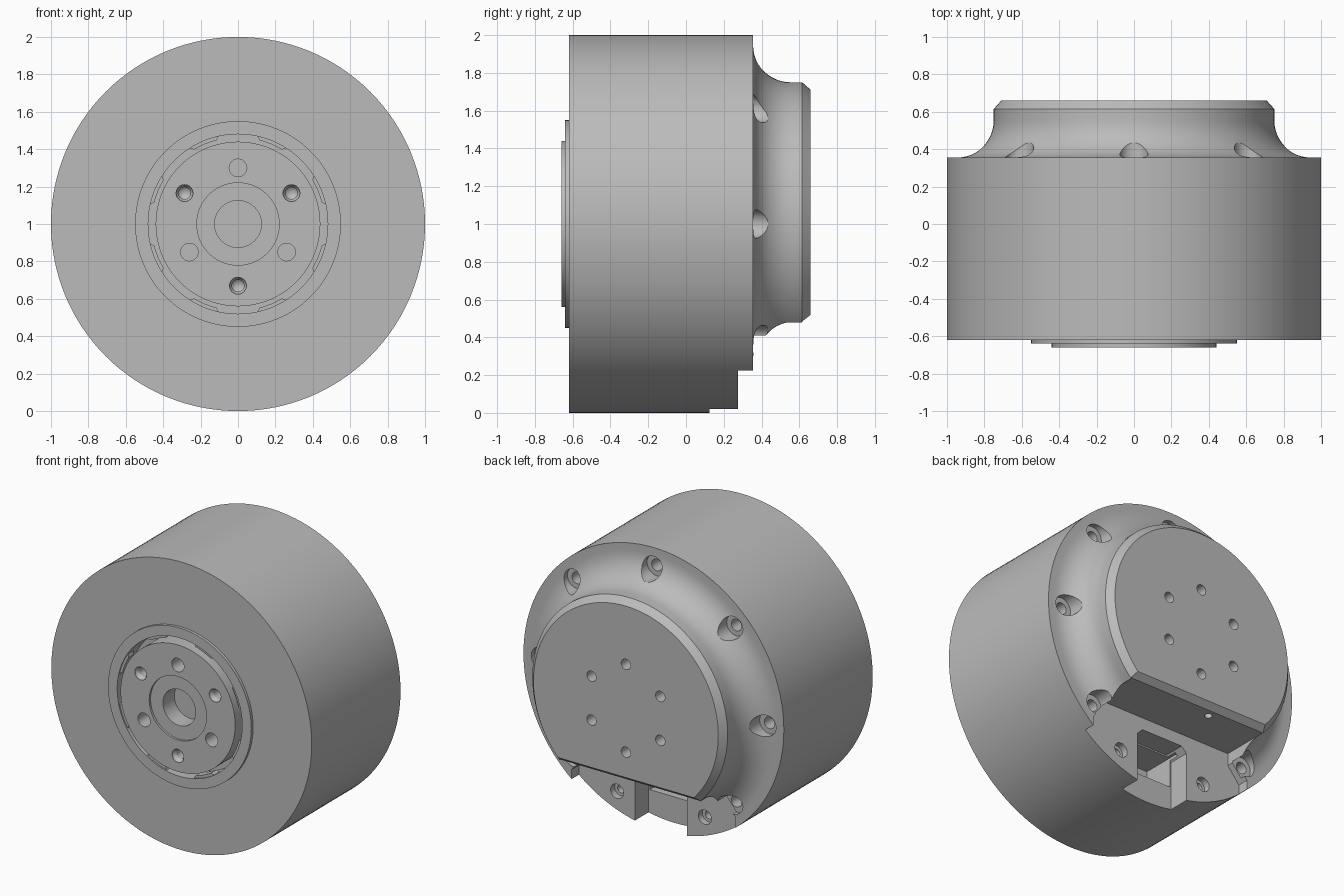
import bpy, bmesh
from math import sin, cos, pi, radians
from mathutils import Vector

if "Cube" in bpy.data.objects:
    bpy.data.objects.remove(bpy.data.objects["Cube"])

AXIS_Z = 1.0  # height of the axis of rotation, which runs along y

metal = bpy.data.materials.new("satin grey metal")
metal.use_nodes = True
metal.diffuse_color = (0.5, 0.5, 0.5, 1)
metal.node_tree.nodes["Principled BSDF"].inputs["Base Color"].default_value = (0.5, 0.5, 0.5, 1)


def lathe(bm, profile, x=0, z=0, steps=32):
    """Revolve (radius, y) points around a y-parallel line into a closed solid."""
    rings = []
    for r, y in profile:
        if r == 0:
            rings.append([bm.verts.new((x, y, AXIS_Z + z))] * steps)
        else:
            rings.append([bm.verts.new((x + r * cos(2 * pi * i / steps), y,
                                        AXIS_Z + z + r * sin(2 * pi * i / steps)))
                          for i in range(steps)])
    for a, b in zip(rings, rings[1:]):
        for i in range(steps):
            j = (i + 1) % steps
            corners = list(dict.fromkeys((a[i], a[j], b[j], b[i])))
            bm.faces.new(corners)


def prism(bm, outline, direction, length):
    """Extrude a flat outline of 3D points."""
    face = bm.faces.new([bm.verts.new(p) for p in outline])
    extruded = bmesh.ops.extrude_face_region(bm, geom=[face])
    moved = [g for g in extruded["geom"] if isinstance(g, bmesh.types.BMVert)]
    bmesh.ops.translate(bm, verts=moved, vec=Vector(direction) * length)


def finish(bm, name):
    bmesh.ops.recalc_face_normals(bm, faces=bm.faces)
    mesh = bpy.data.meshes.new(name)
    bm.to_mesh(mesh)
    bm.free()
    mesh.materials.append(metal)
    obj = bpy.data.objects.new(name, mesh)
    bpy.context.collection.objects.link(obj)
    return obj


def turned(name, profile, steps=128):
    bm = bmesh.new()
    lathe(bm, profile, steps=steps)
    return finish(bm, name)


def holes(name, places, profile):
    """One cutter made of the same stepped hole at several (radius, degrees)."""
    bm = bmesh.new()
    for r, deg in places:
        lathe(bm, profile, r * cos(radians(deg)), r * sin(radians(deg)))
    return finish(bm, name)


def block(name, outline, y0, y1):
    """Cutter with an (x, z) outline between two y values."""
    bm = bmesh.new()
    prism(bm, [(x, y0, AXIS_Z + z) for x, z in outline], (0, 1, 0), y1 - y0)
    return finish(bm, name)


def cut(obj, *cutters):
    for cutter in cutters:
        mod = obj.modifiers.new("cut", "BOOLEAN")
        mod.operation, mod.solver, mod.object = "DIFFERENCE", "EXACT", cutter
    graph = bpy.context.evaluated_depsgraph_get()
    mesh = bpy.data.meshes.new_from_object(obj.evaluated_get(graph))
    obj.modifiers.clear()
    obj.data = mesh


# Main parts
housing = turned("housing", [(0, 0.275), (1, 0.275), (1, -0.62), (0.55, -0.62), (0.55, -0.64),
                             (0.48, -0.64), (0.48, -0.5), (0, -0.5)])
cove = [(0.95 - 0.2 * sin(t * pi / 24), 0.555 - 0.2 * cos(t * pi / 24)) for t in range(13)]
rear_cap = turned("rear_cap", [(0, 0.275), (1, 0.275), (1, 0.355)] + cove
                  + [(0.75, 0.615), (0.71, 0.66), (0, 0.66)])
flange = turned("output_flange", [(0, -0.5), (0.44, -0.5), (0.44, -0.66), (0.22, -0.66),
                                  (0.22, -0.645), (0.125, -0.645), (0.125, -0.52), (0, -0.52)])

# Hole cutters
rim_holes = holes("rim_hole_cutter", [(0.865, a) for a in range(0, 360, 45) if a != 270],
                  [(0, 0.15), (0.04, 0.15), (0.04, 0.32), (0.075, 0.32), (0.075, 0.8), (0, 0.8)])
low_holes = holes("low_hole_cutter", [(0.88, 270 + a) for a in (-22.5, 22.5)],
                  [(0, 0.1), (0.028, 0.1), (0.028, 0.23), (0.05, 0.23), (0.05, 0.5), (0, 0.5)])
back_holes = holes("back_hole_cutter", [(0.305, 30 + 60 * k) for k in range(6)],
                   [(0, 0.5), (0.036, 0.5), (0.036, 0.8), (0, 0.8)])
pin_holes = holes("pin_hole_cutter", [(0.3, 90 + 120 * k) for k in range(3)],
                  [(0, -0.8), (0.047, -0.8), (0.047, -0.55), (0, -0.55)])
screw_holes = holes("screw_hole_cutter", [(0.33, 30 + 120 * k) for k in range(3)],
                    [(0, -0.8), (0.045, -0.8), (0.045, -0.65), (0.032, -0.63),
                     (0.032, -0.56), (0, -0.53)])

# Connector recess: open pocket through the cap, bevelled edge, notch in the housing
half = [(0.54, -0.515), (0.54, -0.6), (0.63, -0.71), (0.63, -1.2)]
pocket = block("pocket_cutter", half + [(-x, z) for x, z in reversed(half)], 0.2, 0.8)
bm = bmesh.new()
prism(bm, [(-0.7, 0.615, AXIS_Z - 0.516), (-0.7, 0.66 + 0.045, AXIS_Z - 0.446),
           (-0.7, 0.705, AXIS_Z - 0.516)], (1, 0, 0), 1.4)
bevel = finish(bm, "bevel_cutter")
notch = block("notch_cutter", [(-0.2, -1.2), (0.2, -1.2), (0.2, -0.64), (0.16, -0.6),
                               (-0.16, -0.6), (-0.2, -0.64)], 0.125, 0.4)
well = block("well_cutter", [(-0.19, -0.82), (0.19, -0.82), (0.19, -0.61), (-0.19, -0.61)],
             -0.1, 0.2)
bm = bmesh.new()
bmesh.ops.create_cone(bm, cap_ends=True, segments=24, radius1=0.025, radius2=0.025, depth=0.2)
bmesh.ops.translate(bm, verts=bm.verts, vec=(-0.14, 0.56, AXIS_Z - 0.51))
side_hole = finish(bm, "side_hole_cutter")

cut(rear_cap, pocket, bevel, rim_holes, back_holes, side_hole)
cut(housing, rim_holes, low_holes, notch, well)
cut(flange, pin_holes, screw_holes)
for cutter in (rim_holes, low_holes, back_holes, pin_holes, screw_holes, pocket, bevel,
               notch, well, side_hole):
    bpy.data.objects.remove(cutter)

# Scalloped retainer pads in the groove around the flange
bm = bmesh.new()
for k in range(8):
    mid = radians(22.5 + 45 * k)
    arc = [mid + radians(d) for d in range(-10, 11, 2)]
    outline = [(0.481 * cos(a), -0.63, AXIS_Z + 0.481 * sin(a)) for a in arc]
    outline += [(0.462 * cos(a), -0.63, AXIS_Z + 0.462 * sin(a)) for a in reversed(arc[1:-1])]
    prism(bm, outline, (0, 1, 0), 0.06)
pads = finish(bm, "retainer_pads")

# Smooth turned surfaces, keep machined edges sharp
bpy.ops.object.select_all(action="DESELECT")
for obj in (housing, rear_cap, flange, pads):
    obj.select_set(True)
bpy.context.view_layer.objects.active = housing
bpy.ops.object.shade_smooth_by_angle(angle=radians(25))
